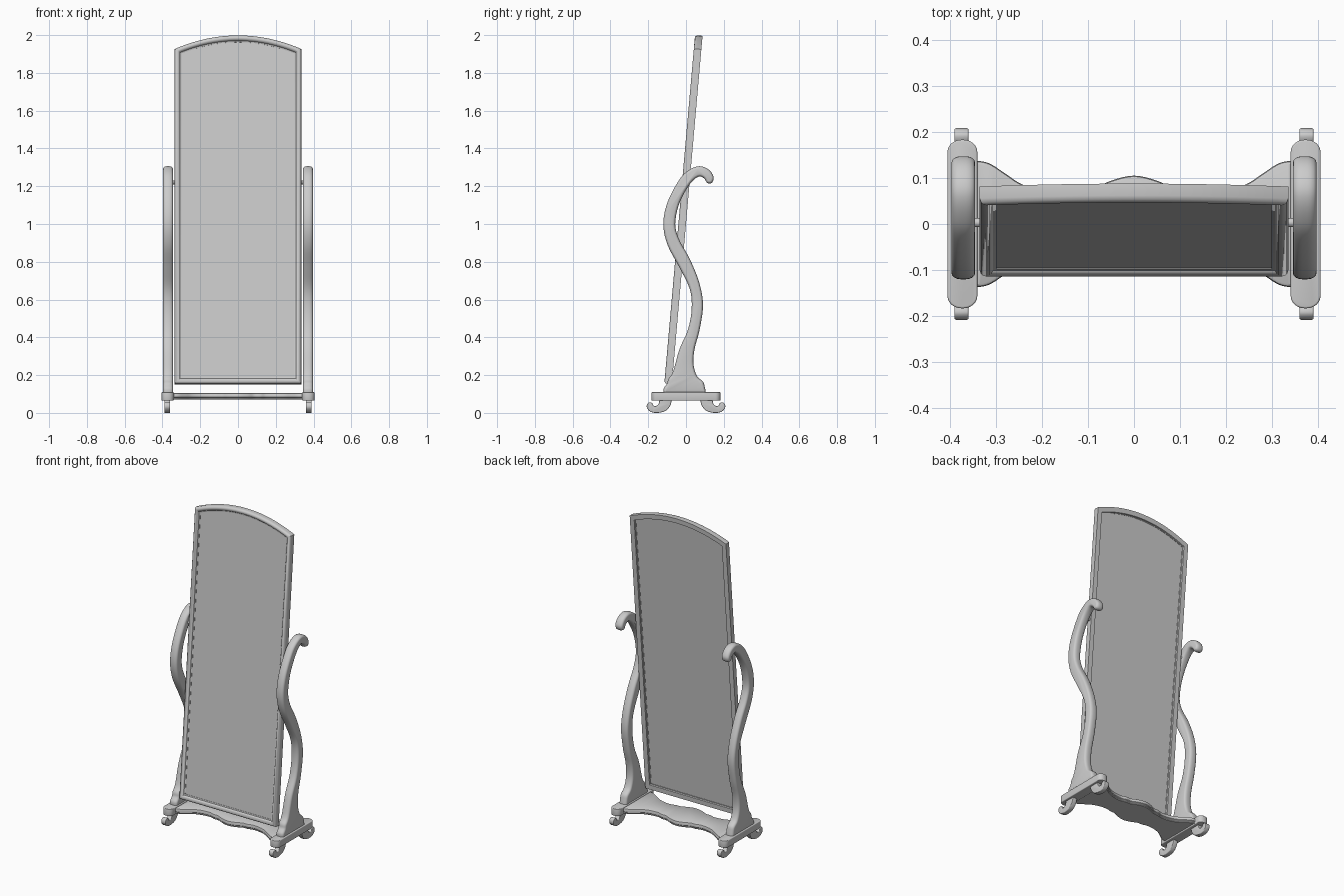
import bpy, bmesh, math
from mathutils import Vector

if "Cube" in bpy.data.objects:
    bpy.data.objects.remove(bpy.data.objects["Cube"])


def spline(pts, n=5):
    """Open Catmull-Rom curve through 2D points."""
    p = [Vector(q) for q in pts]
    p = [2 * p[0] - p[1]] + p + [2 * p[-1] - p[-2]]
    out = []
    for i in range(1, len(p) - 2):
        a, b, c, d = p[i - 1:i + 3]
        for k in range(n):
            t = k / n
            out.append(0.5 * (2 * b + (c - a) * t + (2 * a - 5 * b + 4 * c - d) * t * t
                              + (3 * b - a - 3 * c + d) * t ** 3))
    return out + [p[-2]]


def inset(pts, d):
    """Move a closed outline inwards by d with mitred corners."""
    n = len(pts)
    area = sum(pts[i - 1].cross(pts[i]) for i in range(n))
    s = 1 if area > 0 else -1
    out = []
    for i in range(n):
        e1 = (pts[i] - pts[i - 1]).normalized()
        e2 = (pts[(i + 1) % n] - pts[i]).normalized()
        n1, n2 = Vector((-e1.y, e1.x)), Vector((-e2.y, e2.x))
        out.append(pts[i] + (n1 + n2) * (s * d / max(0.3, 1 + n1.dot(n2))))
    return out


def loft(name, outline, profile, place, closed=False, mirror=(False, False)):
    """Run a profile of (inset, depth) pairs round an outline; cap it or close it into a ring."""
    bm = bmesh.new()
    rings = [[bm.verts.new(place(q.x, q.y, w)) for q in inset(outline, d)] for d, w in profile]
    n = len(outline)
    for a, b in zip(rings, rings[1:] + ([rings[0]] if closed else [])):
        for i in range(n):
            bm.faces.new((a[i - 1], a[i], b[i], b[i - 1]))
    if not closed:
        bm.faces.new(rings[0])
        bm.faces.new(rings[-1])
    bmesh.ops.recalc_face_normals(bm, faces=bm.faces)
    me = bpy.data.meshes.new(name)
    bm.to_mesh(me)
    bm.free()
    ob = bpy.data.objects.new(name, me)
    bpy.context.collection.objects.link(ob)
    bpy.ops.object.select_all(action='DESELECT')
    bpy.context.view_layer.objects.active = ob
    ob.select_set(True)
    bpy.ops.object.shade_smooth_by_angle(angle=math.radians(35))
    if any(mirror):
        m = ob.modifiers.new("mirror", 'MIRROR')
        m.use_axis = (mirror[0], mirror[1], False)
    return ob


def rounded(w0, w1, d, h, n=4):
    """Slab profile from depth w0 to w1 whose edges round off by inset d and depth h."""
    arc = [(d * (1 - math.cos(t)), h * (1 - math.sin(t)))
           for t in (math.pi / 2 * k / n for k in range(n + 1))]
    low = [(a, w0 + b) for a, b in ((d * (1 - math.sin(t)), h * (1 - math.cos(t)))
           for t in (math.pi / 2 * k / n for k in range(n + 1)))]
    return low + [(a, w0 + w1 - b) for a, b in reversed(low)]


side = lambda u, v, w: (w, u, v)
flat = lambda u, v, w: (u, v, w)
front = lambda u, v, w: (u, w, v)

# Tilted arched frame and its glass
arch = [Vector((0.335, 0)), Vector((-0.335, 0))]
for k in range(29):
    t = -1 + 2 * k / 28
    arch.append(Vector((0.335 * t, 1.852 - 0.072 * t * t)))
frame_profile = [(0, 0.02), (0, -0.006), (0.003, -0.014), (0.009, -0.019), (0.015, -0.02),
                 (0.022, -0.018), (0.027, -0.012), (0.029, -0.008), (0.036, -0.006),
                 (0.036, 0.012), (0.032, 0.012), (0.030, 0.02)]
frame = loft("mirror_frame", arch, frame_profile, front, closed=True)
glass = loft("mirror_glass", inset(arch, 0.033), [(0, -0.004), (0, 0.010)], front)
for ob in (frame, glass):
    ob.rotation_euler.x = -0.088
    ob.location = (0, -0.095, 0.153)

# S-shaped posts with hooked tops
post = [(-0.12, 0.10), (-0.118, 0.13), (-0.10, 0.155), (-0.093, 0.18), (-0.068, 0.22),
        (-0.035, 0.336), (0.01, 0.44), (0.03, 0.55), (0.02, 0.655), (-0.035, 0.77),
        (-0.098, 0.89), (-0.12, 1.0), (-0.098, 1.115), (-0.035, 1.235), (0.015, 1.285),
        (0.07, 1.306), (0.12, 1.288), (0.146, 1.25), (0.138, 1.219), (0.113, 1.217),
        (0.095, 1.242), (0.065, 1.25), (0.02, 1.21), (-0.035, 1.11), (-0.057, 1.0),
        (-0.035, 0.915), (0.02, 0.815), (0.07, 0.69), (0.09, 0.57), (0.072, 0.44),
        (0.045, 0.336), (0.04, 0.257), (0.058, 0.195), (0.09, 0.165), (0.10, 0.135),
        (0.106, 0.10)]
loft("side_posts", spline(post), rounded(0.345, 0.396, 0.013, 0.02), side, mirror=(True, False))

# Pivot pins between posts and frame
pin = [Vector((0.003 + 0.01 * math.cos(a), 1.22 + 0.01 * math.sin(a)))
       for a in (math.tau * k / 16 for k in range(16))]
loft("pivot_pins", pin, [(0, 0.325), (0, 0.36)], side, mirror=(True, False))

# Rounded skids under the posts
skid = []
for cx, cy, a0 in ((0.375, 0.156, 0), (0.370, 0.156, 90), (0.370, -0.156, 180), (0.375, -0.156, 270)):
    for k in range(7):
        a = math.radians(a0 + 15 * k)
        skid.append(Vector((cx + 0.03 * math.cos(a), cy + 0.027 * math.sin(a))))
loft("base_skids", skid, rounded(0.065, 0.11, 0.004, 0.004, 3), flat, mirror=(True, False))

# Scroll feet
foot = [(-0.075, 0.07), (-0.083, 0.04), (-0.108, 0.011), (-0.15, 0.0), (-0.185, 0.005),
        (-0.206, 0.025), (-0.206, 0.045), (-0.194, 0.056), (-0.179, 0.052), (-0.174, 0.041),
        (-0.163, 0.036), (-0.147, 0.044), (-0.14, 0.07)]
loft("scroll_feet", spline(foot), rounded(0.359, 0.39, 0.004, 0.004, 3), side, mirror=(True, True))

# Shelf with wavy front and back edges
half = [(0.345, 0.138), (0.315, 0.132), (0.28, 0.11), (0.245, 0.087), (0.20, 0.072),
        (0.15, 0.068), (0.12, 0.076), (0.085, 0.078), (0.05, 0.094)]
edge = spline(half + [(0, 0.105)] + [(-x, y) for x, y in reversed(half)])
shelf = edge + [Vector((q.x, -q.y)) for q in reversed(edge)]
shelf_profile = [(0.008, 0.07), (0.004, 0.074), (0.004, 0.08), (0, 0.084), (0, 0.096),
                 (0.002, 0.102), (0.007, 0.105)]
loft("base_shelf", shelf, shelf_profile, flat)
